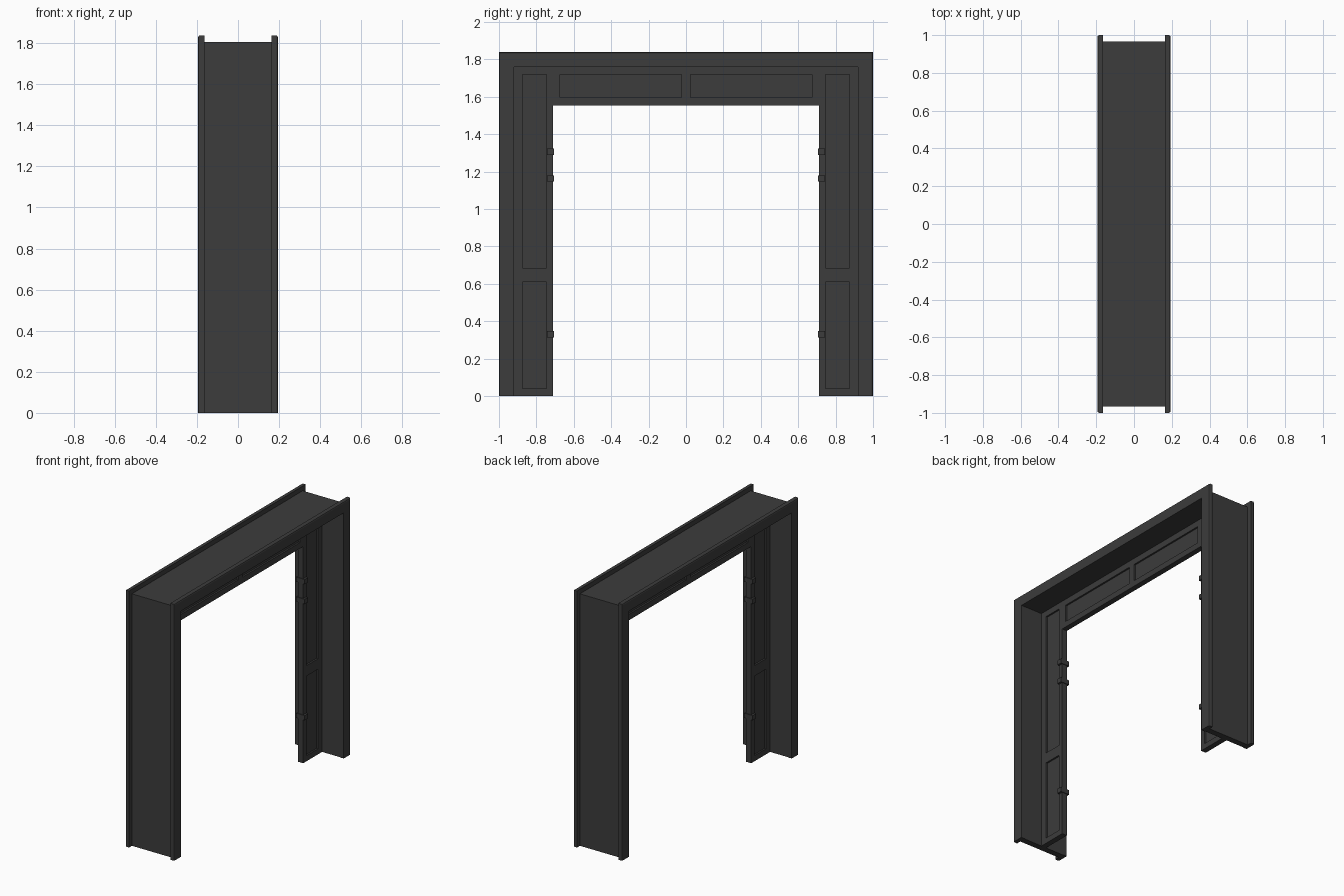
import bpy
import bmesh

cube = bpy.data.objects.get("Cube")
if cube:
    bpy.data.objects.remove(cube, do_unlink=True)

paint = bpy.data.materials.new("charcoal_paint")
paint.use_nodes = True
COLOR = (0.045, 0.045, 0.045, 1)
paint.diffuse_color = COLOR
paint.node_tree.nodes["Principled BSDF"].inputs["Base Color"].default_value = COLOR


def finish(name, bm):
    bmesh.ops.recalc_face_normals(bm, faces=bm.faces)
    mesh = bpy.data.meshes.new(name)
    bm.to_mesh(mesh)
    bm.free()
    mesh.materials.append(paint)
    obj = bpy.data.objects.new(name, mesh)
    bpy.context.collection.objects.link(obj)
    return obj


def add_box(bm, half_x, y0, y1, z0, z1):
    """Box centred on x = 0."""
    verts = bmesh.ops.create_cube(bm, size=1)["verts"]
    for v in verts:
        v.co.x *= 2 * half_x
        v.co.y = (y0 + y1) / 2 + v.co.y * (y1 - y0)
        v.co.z = (z0 + z1) / 2 + v.co.z * (z1 - z0)


def arch(name, x0, x1, outer, top, inner, inner_top, round_side=0):
    """Three-sided frame extruded along x; round_side eases that outer rim."""
    profile = [(-outer, 0), (-outer, top), (outer, top), (outer, 0),
               (inner, 0), (inner, inner_top), (-inner, inner_top), (-inner, 0)]
    bm = bmesh.new()
    face = bm.faces.new([bm.verts.new((x0, y, z)) for y, z in profile])
    moved = bmesh.ops.extrude_face_region(bm, geom=[face])["geom"]
    bmesh.ops.translate(bm, vec=(x1 - x0, 0, 0),
                        verts=[g for g in moved if isinstance(g, bmesh.types.BMVert)])
    if round_side:
        rim_x = max(x0, x1) if round_side > 0 else min(x0, x1)

        def on_rim(v):
            at_edge = abs(abs(v.co.y) - outer) < 1e-4
            return abs(v.co.x - rim_x) < 1e-4 and at_edge

        rim = [e for e in bm.edges if all(on_rim(v) for v in e.verts)]
        bmesh.ops.bevel(bm, geom=rim, offset=0.01, segments=2,
                        profile=0.5, affect='EDGES')
    return finish(name, bm)


# Lining between the two face casings
arch("frame_lining", -0.164, 0.164, 0.967, 1.805, 0.923, 1.763)

# Wider casings on both faces
for side, label in ((1, "left"), (-1, "right")):
    arch(label + "_casing", side * 0.164, side * 0.194, 1, 1.838, 0.92, 1.76, side)

FACE, CORE = 0.02, 0.008
LOW, HIGH = 1.553, 1.763

# Panelled side screens with small hardware blocks on the edge
for side, label in ((1, "back"), (-1, "front")):
    def side_box(bm, half_x, a, b, z0, z1):
        add_box(bm, half_x, min(side * a, side * b), max(side * a, side * b), z0, z1)

    bm = bmesh.new()
    side_box(bm, CORE, 0.745, 0.875, 0.04, 1.72)
    for a, b in ((0.71, 0.745), (0.875, 0.923)):
        side_box(bm, FACE, a, b, 0, HIGH)
    for z0, z1 in ((0, 0.04), (0.61, 0.685), (1.72, HIGH)):
        side_box(bm, FACE, 0.745, 0.875, z0, z1)
    finish(label + "_side_panel", bm)

    bm = bmesh.new()
    for z in (0.33, 1.163, 1.305):
        side_box(bm, 0.035, 0.705, 0.743, z - 0.017, z + 0.017)
    finish(label + "_edge_blocks", bm)

# Panelled header between the side screens
bm = bmesh.new()
add_box(bm, CORE, -0.675, 0.675, 1.595, 1.718)
for z0, z1 in ((LOW, 1.595), (1.718, HIGH)):
    add_box(bm, FACE, -0.71, 0.71, z0, z1)
for y0, y1 in ((-0.71, -0.675), (-0.023, 0.023), (0.675, 0.71)):
    add_box(bm, FACE, y0, y1, 1.595, 1.718)
finish("header_panel", bm)
